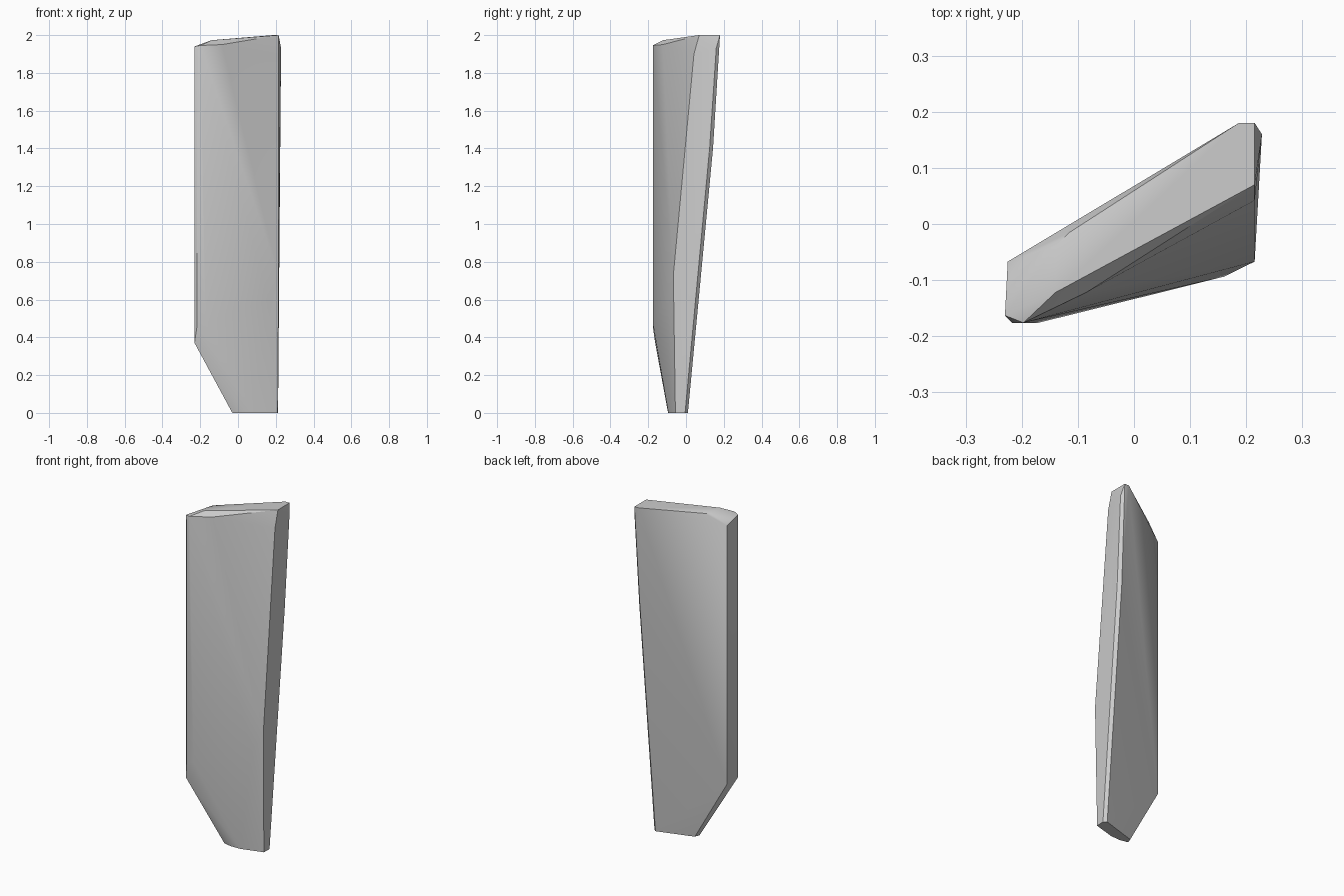
import bpy, bmesh, math

# Cross-section corners of the twisted slab, from the foot to the sloped top
foot = [(-0.03, -0.085, 0), (-0.02, -0.055, 0), (0.02, -0.095, 0), (0.08, -0.093, 0),
        (0.21, -0.056, 0), (0.212, -0.005, 0), (0.195, 0.01, 0)]
lower = [(-0.225, -0.068, 0.365), (-0.23, -0.163, 0.37), (-0.217, -0.176, 0.46),
         (-0.17, -0.176, 0.48), (0.16, -0.094, 0.6), (0.215, -0.067, 0.73)]
upper = [(0.222, 0.125, 1.4), (0.205, 0.143, 1.4), (0.215, 0.042, 1.9),
         (0.228, 0.16, 1.93), (-0.225, -0.067, 1.91), (-0.23, -0.163, 1.94),
         (-0.217, -0.176, 1.92), (-0.197, -0.176, 1.945)]
top = [(-0.14, -0.122, 1.973), (-0.085, -0.122, 1.95), (-0.14, -0.04, 1.973),
       (-0.115, -0.015, 1.973), (0.19, 0.07, 1.997), (0.215, 0.07, 2),
       (0.215, 0.18, 2), (0.187, 0.18, 2)]

# Skin the sections as one convex slab
bm = bmesh.new()
for p in foot + lower + upper + top:
    bm.verts.new(p)
res = bmesh.ops.convex_hull(bm, input=bm.verts)
loose = [v for v in bm.verts if not v.link_faces]
bmesh.ops.delete(bm, geom=loose, context='VERTS')
bmesh.ops.dissolve_limit(bm, angle_limit=math.radians(1), verts=bm.verts, edges=bm.edges)
bmesh.ops.recalc_face_normals(bm, faces=bm.faces)

mesh = bpy.data.meshes.new("stone_slab")
bm.to_mesh(mesh)
bm.free()
slab = bpy.data.objects.new("stone_slab", mesh)
bpy.context.collection.objects.link(slab)

# Soft shading across the faces, crisp outer edges
bpy.context.view_layer.objects.active = slab
slab.select_set(True)
bpy.ops.object.shade_smooth_by_angle(angle=math.radians(30))
